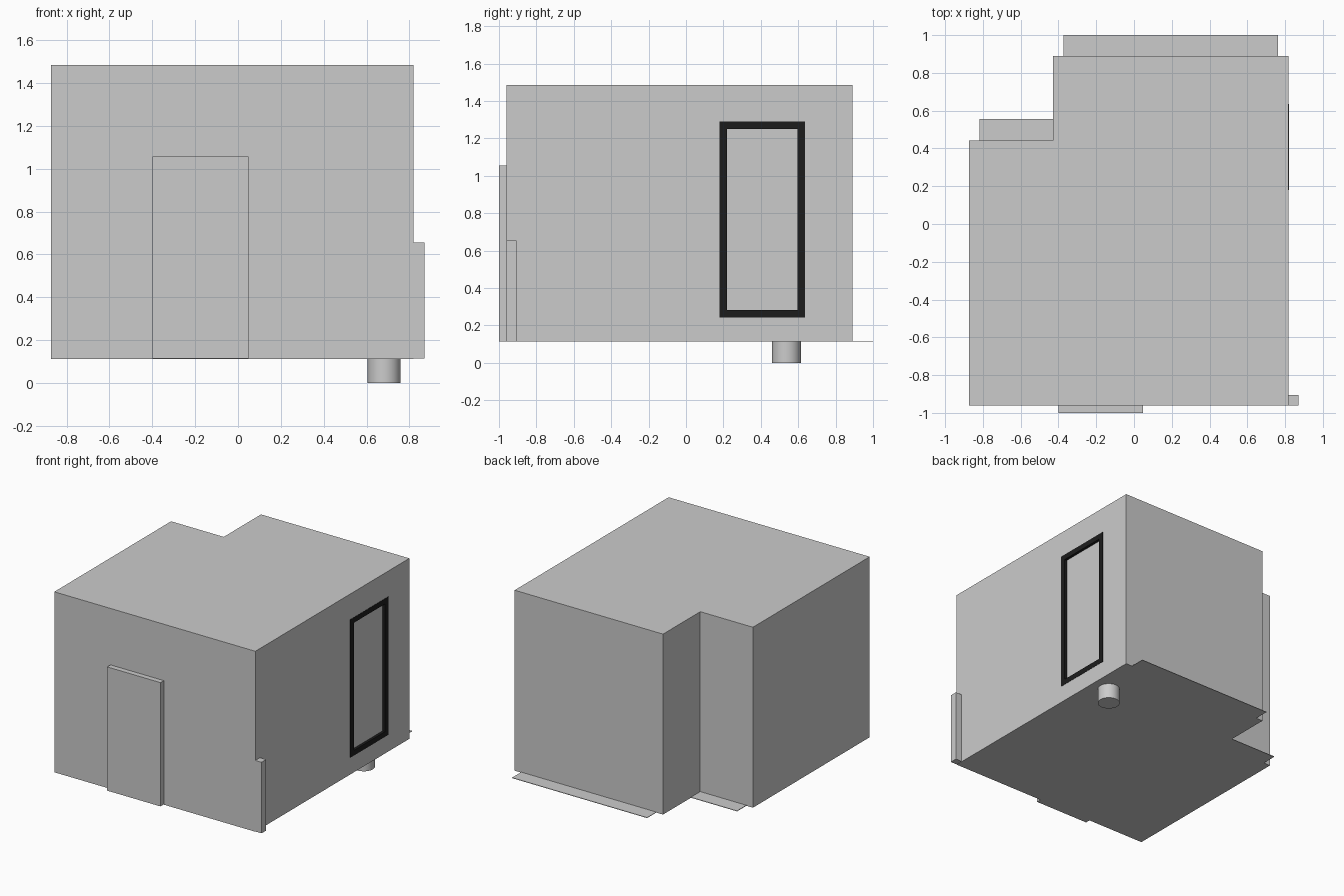
import bpy, bmesh
from mathutils import Vector

if "Cube" in bpy.data.objects:
    bpy.data.objects.remove(bpy.data.objects["Cube"])

FOOT = [(-0.873, -0.96), (0.818, -0.96), (0.818, 0.89), (-0.43, 0.89), (-0.43, 0.443), (-0.873, 0.443)]
T = 0.055  # wall thickness
INNER = [(-0.873 + T, -0.96 + T), (0.818 - T, -0.96 + T), (0.818 - T, 0.89 - T),
         (-0.43 + T, 0.89 - T), (-0.43 + T, 0.443 - T), (-0.873 + T, 0.443 - T)]


def finish(name, bm, mat=None):
    bmesh.ops.recalc_face_normals(bm, faces=bm.faces)
    me = bpy.data.meshes.new(name)
    bm.to_mesh(me)
    bm.free()
    ob = bpy.data.objects.new(name, me)
    bpy.context.collection.objects.link(ob)
    if mat:
        me.materials.append(mat)
    return ob


def prism(name, pts, z0, z1):
    bm = bmesh.new()
    face = bm.faces.new([bm.verts.new((x, y, z0)) for x, y in pts])
    ext = bmesh.ops.extrude_face_region(bm, geom=[face], use_keep_orig=True)
    for v in ext["geom"]:
        if isinstance(v, bmesh.types.BMVert):
            v.co.z = z1
    return finish(name, bm)


def frame_ring(name, outer, inner, a, b, place, mat=None):
    """Closed ring between two loops, running from depth a to depth b."""
    bm = bmesh.new()
    loops = [[bm.verts.new(place(u, v, d)) for u, v in pts]
             for pts, d in ((outer, a), (outer, b), (inner, b), (inner, a))]
    n = len(outer)
    for k in range(4):
        p, q = loops[k], loops[(k + 1) % 4]
        for i in range(n):
            j = (i + 1) % n
            bm.faces.new((p[i], p[j], q[j], q[i]))
    return finish(name, bm, mat)


def box(name, x0, x1, y0, y1, z0, z1):
    return prism(name, [(x0, y0), (x1, y0), (x1, y1), (x0, y1)], z0, z1)


def rect(y0, y1, z0, z1):
    return [(y0, z0), (y1, z0), (y1, z1), (y0, z1)]


# Outer walls with a window opening
walls = frame_ring("walls", FOOT, INNER, 0.116, 1.48, lambda u, v, d: (u, v, d))
cutter = box("window_cutter", 0.7, 0.9, 0.181, 0.634, 0.242, 1.29)
cutter.hide_render = True
cutter.hide_viewport = True
cut = walls.modifiers.new("window_opening", "BOOLEAN")
cut.object = cutter
cut.operation = "DIFFERENCE"
cut.solver = "EXACT"

# Roof and the floor sheet with its two rear ledges
prism("roof", FOOT, 1.48, 1.485)
prism("floor", [(-0.873, -0.96), (0.818, -0.96), (0.818, 0.89), (0.763, 0.89), (0.763, 1.0),
                (-0.373, 1.0), (-0.373, 0.89), (-0.43, 0.89), (-0.43, 0.555), (-0.818, 0.555),
                (-0.818, 0.443), (-0.873, 0.443)], 0.113, 0.117)

# Door panel on the front and the low partition end at the corner
box("door", -0.40, 0.048, -1.0, -0.958, 0.115, 1.056)
box("partition_end", 0.81, 0.87, -0.96, -0.905, 0.115, 0.655)

# Window: black frame with a slightly recessed pane
black = bpy.data.materials.new("black_frame")
black.diffuse_color = (0.012, 0.012, 0.012, 1)
black.use_nodes = True
black.node_tree.nodes["Principled BSDF"].inputs["Base Color"].default_value = black.diffuse_color
frame_ring("window_frame", rect(0.18, 0.635, 0.241, 1.291), rect(0.22, 0.595, 0.281, 1.251),
           0.763, 0.82, lambda u, v, d: (d, u, v), black)
box("window_pane", 0.785, 0.80, 0.215, 0.60, 0.276, 1.256)

# Drain pipe under the floor
bpy.ops.mesh.primitive_cylinder_add(vertices=32, radius=0.077, depth=0.116, location=(0.682, 0.537, 0.058))
pipe = bpy.context.object
pipe.name = "drain_pipe"
bpy.ops.object.shade_smooth_by_angle()
